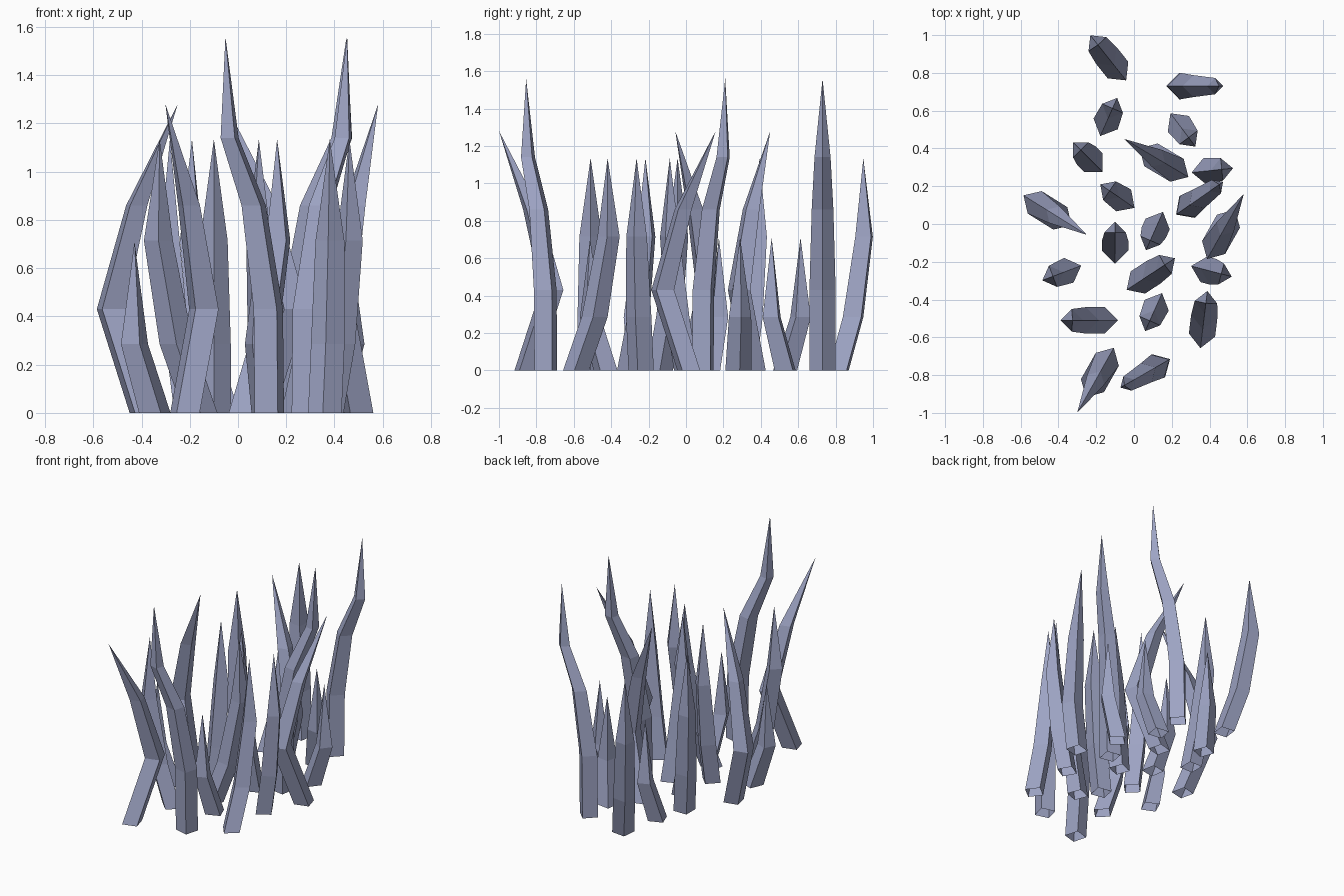
import bpy, bmesh, math

if "Cube" in bpy.data.objects:
    bpy.data.objects.remove(bpy.data.objects["Cube"])

mat = bpy.data.materials.new("blue_grey")
mat.diffuse_color = (0.34, 0.37, 0.55, 1)
mat.use_nodes = True
mat.node_tree.nodes["Principled BSDF"].inputs["Base Color"].default_value = mat.diffuse_color

# Blade shapes: rings of (height, bend along lean direction, radius); last is the tip
SHAPES = {
    "short": [(0, 0, .07), (.285, .09, .06), (.71, .09, 0)],
    "middle": [(0, 0, .07), (.285, .05, .07), (.715, .095, .057), (1.135, .095, 0)],
    "leaning": [(0, 0, .07), (.285, .10, .07), (.715, .175, .06), (1.135, .17, 0)],
    "hooked": [(0, 0, .07), (.43, -.16, .07), (.86, -.035, .052), (1.28, .165, 0)],
    "tall": [(0, 0, .07), (.43, .005, .07), (.86, .075, .058), (1.14, .19, .043), (1.56, .21, 0)],
}

# Placement: shape, base x, base y, lean direction x, y
BLADES = [
    ("leaning", -.085, .815, -.62, .78), ("leaning", .02, -.31, .84, .55),
    ("leaning", -.155, -.51, -1, 0), ("leaning", .36, -.588, .12, .99),
    ("tall", .24, .73, 1, 0), ("tall", .28, .09, .82, .57), ("tall", .13, -.75, -.87, -.5),
    ("hooked", .09, .366, -.86, .51), ("hooked", -.39, .03, .85, -.53),
    ("hooked", .50, .015, .49, .87), ("hooked", -.22, -.856, -.49, -.87),
    ("middle", -.215, .325, -.7, .7), ("middle", -.10, -.14, 0, 1),
    ("middle", .125, 0, -.4, -.9), ("middle", .37, -.24, .95, -.25),
    ("short", -.15, .53, .4, .9), ("short", .235, .53, .6, -.8),
    ("short", .375, .28, .98, .1), ("short", -.055, .125, -.8, .55),
    ("short", -.345, -.245, -.92, -.35), ("short", .12, -.43, -.4, -.9),
]


def blade(name, rings, x, y, angle):
    """Four-sided blade with an open bottom, kinked along its lean direction."""
    bm = bmesh.new()
    c, s = math.cos(angle), math.sin(angle)
    prev = None
    for z, d, r in rings:
        cx, cy = x + c * d, y + s * d
        if r == 0:
            tip = bm.verts.new((cx, cy, z))
            for i in range(4):
                bm.faces.new((prev[i], prev[(i + 1) % 4], tip))
            break
        ring = [bm.verts.new((cx + r * math.cos(angle + i * math.pi / 2),
                              cy + r * math.sin(angle + i * math.pi / 2), z)) for i in range(4)]
        if prev:
            for i in range(4):
                j = (i + 1) % 4
                bm.faces.new((prev[i], prev[j], ring[j], ring[i]))
        prev = ring
    me = bpy.data.meshes.new(name)
    bm.to_mesh(me)
    bm.free()
    me.materials.append(mat)
    bpy.context.collection.objects.link(bpy.data.objects.new(name, me))


for n, (kind, x, y, dx, dy) in enumerate(BLADES):
    blade(f"{kind}_grass_blade_{n + 1}", SHAPES[kind], x, y, math.atan2(dy, dx))
